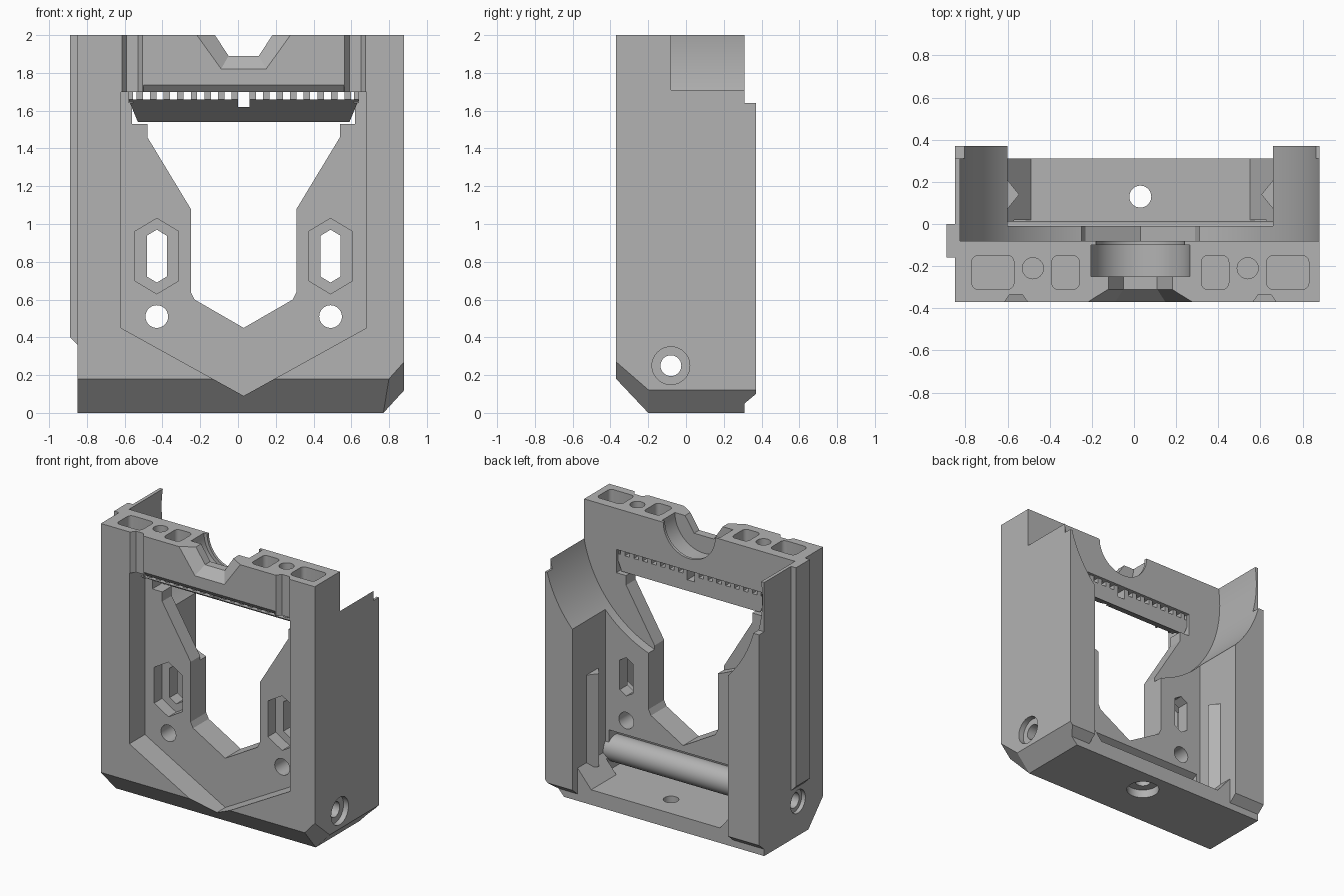
import bpy, bmesh, math
from mathutils import Vector

cube = bpy.data.objects.get("Cube")
if cube:
    bpy.data.objects.remove(cube, do_unlink=True)

MID = 0.03  # x of the symmetry line of the openings

grey = bpy.data.materials.new("plain grey")
grey.use_nodes = True
grey.diffuse_color = (0.45, 0.45, 0.45, 1)
grey.node_tree.nodes["Principled BSDF"].inputs["Base Color"].default_value = (0.45, 0.45, 0.45, 1)


def loft(name, ring_a, ring_b):
    """Closed solid between two matching rings of points."""
    bm = bmesh.new()
    a = [bm.verts.new(p) for p in ring_a]
    b = [bm.verts.new(p) for p in ring_b]
    bm.faces.new(a)
    bm.faces.new(b)
    for i in range(len(a)):
        j = (i + 1) % len(a)
        bm.faces.new((a[i], a[j], b[j], b[i]))
    bmesh.ops.recalc_face_normals(bm, faces=bm.faces)
    mesh = bpy.data.meshes.new(name)
    bm.to_mesh(mesh)
    bm.free()
    mesh.materials.append(grey)
    obj = bpy.data.objects.new(name, mesh)
    bpy.context.collection.objects.link(obj)
    return obj


def prism(name, axis, pts, lo, hi):
    """Extrude a flat outline along x, y or z."""
    def ring(d):
        if axis == "x":
            return [(d, u, v) for u, v in pts]
        if axis == "y":
            return [(u, d, v) for u, v in pts]
        return [(u, v, d) for u, v in pts]
    return loft(name, ring(lo), ring(hi))


def box(name, x0, x1, y0, y1, z0, z1):
    return prism(name, "z", [(x0, y0), (x1, y0), (x1, y1), (x0, y1)], z0, z1)


def circle(u, v, r, n=40):
    return [(u + r * math.cos(math.tau * i / n), v + r * math.sin(math.tau * i / n)) for i in range(n)]


def rounded(u0, u1, v0, v1, r):
    pts = []
    corners = [(u1 - r, v1 - r), (u0 + r, v1 - r), (u0 + r, v0 + r), (u1 - r, v0 + r)]
    for q, (cu, cv) in enumerate(corners):
        for k in range(5):
            t = math.pi / 2 * (q + k / 4)
            pts.append((cu + r * math.cos(t), cv + r * math.sin(t)))
    return pts


def long_hex(u, half, z0, z1):
    s = half * 0.6
    return [(u, z0), (u + half, z0 + s), (u + half, z1 - s), (u, z1), (u - half, z1 - s), (u - half, z0 + s)]


def mirror(half):
    """Complete a half outline of (offset, z) points about MID."""
    return [(MID + d, z) for d, z in half] + [(MID - d, z) for d, z in reversed(half) if d > 0]


def cut(target, cutter):
    mod = target.modifiers.new("cut", "BOOLEAN")
    mod.operation, mod.solver, mod.object = "DIFFERENCE", "EXACT", cutter
    deps = bpy.context.evaluated_depsgraph_get()
    mesh = bpy.data.meshes.new_from_object(target.evaluated_get(deps))
    target.modifiers.clear()
    target.data = mesh
    bpy.data.objects.remove(cutter, do_unlink=True)


def slice_off(obj, point, normal):
    bm = bmesh.new()
    bm.from_mesh(obj.data)
    geom = bm.verts[:] + bm.edges[:] + bm.faces[:]
    bmesh.ops.bisect_plane(bm, geom=geom, plane_co=point, plane_no=Vector(normal).normalized(), clear_outer=True)
    bmesh.ops.holes_fill(bm, edges=[e for e in bm.edges if e.is_boundary])
    bmesh.ops.recalc_face_normals(bm, faces=bm.faces)
    bm.to_mesh(obj.data)
    bm.free()


# Main block from its side profile, with the bevelled bottom corner
side = [(-0.2, 0), (0.31, 0), (0.31, 0.05), (0.37, 0.1), (0.37, 1.64), (0.31, 1.64),
        (0.31, 2), (-0.37, 2), (-0.37, 0.18)]
body = prism("frame_body", "x", side, -0.85, 0.88)
slice_off(body, (0.88, 0, 0.12), (0.12, 0, -0.11))
slice_off(body, (0.88, -0.37, 0.27), (1, -0.78, -0.9))

# Rear bay with sloped floor ends, open at the back
bay = mirror([(0.52, 0.11), (0.63, 0.24), (0.63, 2.2)])
cut(body, prism("bay", "y", bay, -0.01, 0.6))
cut(body, box("back_trim", MID - 0.63, MID + 0.63, 0.31, 0.6, -0.1, 0.5))

# Round scoop through the rear of the walls
cut(body, prism("scoop", "y", circle(MID, 1.87, 0.865, 128), -0.08, 0.7))

# Undercut around the cross tube
cut(body, prism("undercut", "x", [(0.02, 0.42), (-0.1, 0.36), (-0.16, 0.11), (0.02, 0.11)],
                MID - 0.6, MID + 0.6))

# Front recess with V bottom, then the window
cut(body, prism("recess", "y", mirror([(0, 0.09), (0.65, 0.45), (0.65, 1.7)]), -0.6, -0.19))
window = mirror([(0, 0.45), (0.26, 0.6), (0.28, 0.64), (0.28, 1.08), (0.51, 1.46), (0.51, 1.53),
                 (0.59, 1.53), (0.59, 1.7)])
cut(body, prism("window", "y", window, -0.5, 0.2))
cut(body, prism("bar_bevel", "x", [(-0.4, 1.69), (-0.4, 1.77), (-0.33, 1.69)], MID - 0.53, MID + 0.53))

# Openings mirrored left and right
for s in (-1, 1):
    u = MID + s * 0.46
    cut(body, prism("slot_recess", "y", long_hex(u, 0.115, 0.63, 1.03), -0.3, -0.1))
    cut(body, prism("slot", "y", long_hex(u, 0.053, 0.69, 0.97), -0.3, 0.1))
    cut(body, prism("screw_hole", "y", circle(u, 0.51, 0.06), -0.3, 0.1))
    g = MID + s * 0.59
    groove = [(g - 0.055, -0.4), (g + 0.055, -0.4), (g + 0.055, -0.37), (g + 0.03, -0.335),
              (g - 0.03, -0.335), (g - 0.055, -0.37)]
    cut(body, prism("groove", "z", groove, 1.65, 2.1))
    for c, w in ((0.355, 0.065), (0.7, 0.1)):
        p = MID + s * c
        cut(body, prism("top_pocket", "z", rounded(p - w, p + w, -0.31, -0.15, 0.03), 1.86, 2.1))
    cut(body, prism("top_hole", "z", circle(MID + s * 0.51, -0.21, 0.05), 1.8, 2.1))

# Bearing seat in the top bar with a bevelled front mouth
cut(body, prism("seat", "y", circle(MID, 2, 0.235, 64), -0.25, -0.1))
cut(body, prism("seat_rim", "y", circle(MID, 2, 0.21, 64), -0.15, 0.1))
cut(body, prism("mouth", "y", mirror([(0.08, 1.89), (0.185, 2.05)]), -0.5, -0.2))
outer = mirror([(0.12, 1.82), (0.285, 2.05)])
inner = mirror([(0.08, 1.89), (0.185, 2.05)])
cut(body, loft("mouth_bevel", [(x, -0.371, z) for x, z in outer], [(x, -0.31, z) for x, z in inner]))

# Floor screw hole
cut(body, prism("floor_hole", "z", circle(MID, 0.13, 0.052), -0.1, 0.3))
cut(body, prism("floor_bore", "z", circle(MID, 0.13, 0.11), -0.1, 0.06))

# Axle holes through the walls, with counterbores
cut(body, prism("axle_hole", "x", circle(-0.08, 0.25, 0.055), -1, 1))
cut(body, prism("left_bore", "x", circle(-0.08, 0.25, 0.1), 0.84, 1))
cut(body, prism("right_bore", "x", circle(-0.08, 0.25, 0.085), -1, -0.82))

# Cross tube
tube = prism("cross_tube", "x", circle(-0.08, 0.25, 0.095, 48), MID - 0.65, MID + 0.65)
cut(tube, prism("tube_bore", "x", circle(-0.08, 0.25, 0.055), -1, 1))

# Rail on the right side
rail = prism("side_rail", "y", [(-0.84, 0.35), (-0.89, 0.4), (-0.89, 2), (-0.84, 2)], -0.16, 0)

# Toothed lip under the top bar
lip_side = [(-0.3, 1.66, 0.61), (-0.1, 1.54, 0.56), (-0.1, 1.66, 0.61)]
lip = loft("bar_lip", [(MID - w, y, z) for y, z, w in lip_side], [(MID + w, y, z) for y, z, w in lip_side])
cut(lip, box("lip_notch", MID - 0.03, MID + 0.03, -0.5, 0.1, 1.62, 1.8))
parts = [body, tube, rail, lip]
for s in (-1, 1):
    for i in range(8):
        x = MID + s * (0.047 + 0.072 * i)
        parts.append(box("lip_tooth", x - 0.017, x + 0.017, -0.28, -0.1, 1.655, 1.705))
    # Bridge joining the lip end to the bar
    a, b = sorted((MID + s * 0.585, MID + s * 0.61))
    parts.append(box("lip_end", a, b, -0.28, -0.1, 1.64, 1.71))
    # Triangular rib on the inner wall
    w, t = MID + s * 0.64, MID + s * 0.575
    parts.append(prism("wall_rib", "z", [(w, 0.06), (t, 0.14), (w, 0.22)], 0.2, 0.88))

# Smooth the round surfaces, keep edges sharp
for obj in bpy.context.selected_objects:
    obj.select_set(False)
for obj in parts:
    obj.select_set(True)
bpy.context.view_layer.objects.active = body
bpy.ops.object.shade_smooth_by_angle(angle=math.radians(25))
